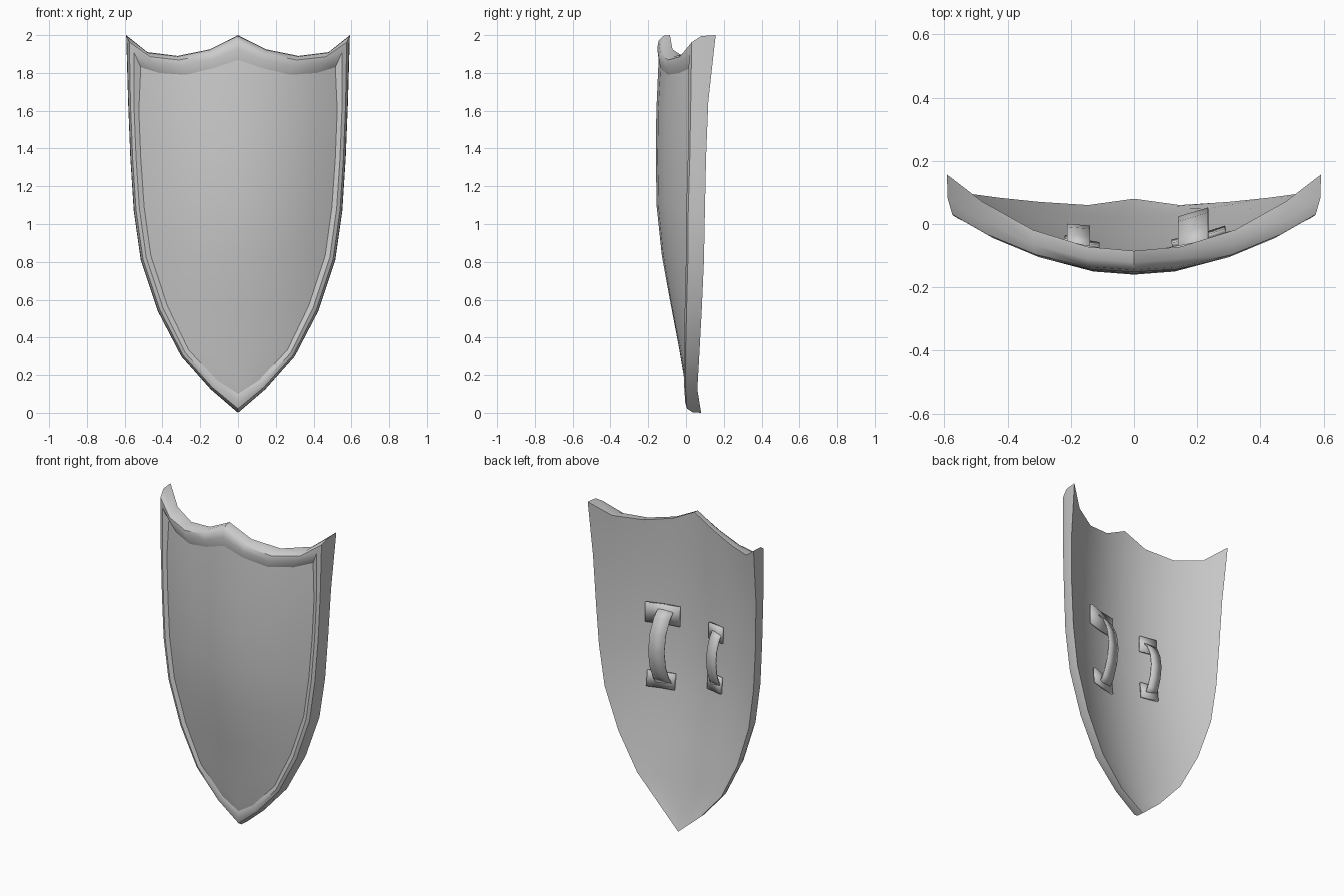
import bpy, bmesh
from mathutils import Vector

if "Cube" in bpy.data.objects:
    bpy.data.objects.remove(bpy.data.objects["Cube"])

FR = (-1, -.81, -.54, -.25, 0, .25, .54, .81, 1)   # column fractions across the shield

# rows from top to tip: half width, z, edge y, centre y
BACK = [(.592, 2.0, .157, -.085), (.582, 1.65, .118, -.10), (.57, 1.35, .106, -.105),
        (.552, 1.07, .10, -.10), (.515, .81, .095, -.075), (.425, .54, .083, -.03),
        (.30, .30, .07, .015), (.145, .125, .06, .045), (0, 0, .08, .08)]
FRONT = [(.515, 1.83, .03, -.145), (.525, 1.6, .025, -.157), (.515, 1.35, .02, -.16),
         (.497, 1.09, .012, -.155), (.462, .835, .01, -.128), (.375, .57, .003, -.08),
         (.262, .335, -.003, -.035), (.108, .17, -.003, -.008), (0, .10, .005, .005)]
BACK_TOP = {0: 2.0, .25: 1.925, .54: 1.89, .81: 1.91, 1: 2.0}     # scalloped top heights
FRONT_TOP = {0: 1.87, .25: 1.825, .54: 1.79, .81: 1.80, 1: 1.83}


def grid(rows, top):
    pts = []
    for j, (w, z, ye, yc) in enumerate(rows):
        pts.append([Vector((f * w, yc + (ye - yc) * abs(f) ** 2.1,
                            top[abs(f)] if j == 0 else z)) for f in FR])
    return pts


def border(g):
    return g[0] + [r[-1] for r in g[1:]] + [r[0] for r in g[-2:0:-1]]


def make(name, rows, closed=False, flip=False, thickness=0):
    """Skin a list of equal point rows into a smooth mesh."""
    bm = bmesh.new()
    vs = [[bm.verts.new(p) for p in r] for r in rows]
    n = len(rows[0])
    for a, b in zip(vs, vs[1:]):
        for i in range(n if closed else n - 1):
            k = (i + 1) % n
            q = (a[i], b[i], b[k], a[k])
            bm.faces.new(q[::-1] if flip else q)
    bmesh.ops.remove_doubles(bm, verts=bm.verts, dist=.0005)
    me = bpy.data.meshes.new(name)
    bm.to_mesh(me)
    bm.free()
    ob = bpy.data.objects.new(name, me)
    bpy.context.collection.objects.link(ob)
    if thickness:
        mod = ob.modifiers.new("thickness", 'SOLIDIFY')
        mod.thickness = thickness
        mod.offset = 0
    bpy.ops.object.select_all(action='DESELECT')
    ob.select_set(True)
    bpy.context.view_layer.objects.active = ob
    bpy.ops.object.shade_smooth_by_angle(angle=.7)
    return ob


# shield body
back, front = grid(BACK, BACK_TOP), grid(FRONT, FRONT_TOP)
make("front_panel", front)
make("back_panel", back, flip=True)

# rolled rim: (fraction across the rim, fraction of depth)
outer, inner = border(back), border(front)
rim = []
for t, s in ((0, 0), (.03, .6), (.22, 1.0), (.55, 1.12), (1, 1)):
    rim.append([Vector((o.x + (i.x - o.x) * t, o.y + (i.y - o.y) * s,
                        o.z + (i.z - o.z) * t)) for o, i in zip(outer, inner)])
make("rim", rim, closed=True)


def back_y(x, z):
    return -.088 + max(0, 1.07 - z) * .1 + .2 * (abs(x) / .55) ** 2.1


def plate(name, x0, x1, z0, z1):
    xs = (x0, (x0 + x1) / 2, x1)
    make(name, [[Vector((x, back_y(x, z), z)) for x in xs] for z in (z0, z1)],
         thickness=.014)


def strap(name, x0, x1, z0, z1, height, tilt):
    rows = []
    for t, h in ((0, 0), (.1, .45), (.28, .85), (.5, 1), (.72, .85), (.9, .45), (1, 0)):
        z = z0 + (z1 - z0) * t
        xm = (x0 + x1) / 2
        y = back_y(xm, z) * (1 - h) + height * h
        rows.append([Vector((x, y + tilt * (x - xm), z)) for x in (x0, x1)])
    make(name, rows, thickness=.006)


# forearm strap and hand grip with their mounting plates
plate("arm_plate_top", .10, .31, 1.235, 1.36)
plate("arm_plate_bottom", .12, .29, .83, .93)
strap("arm_strap", .14, .235, .86, 1.33, .035, .3)
plate("grip_plate_top", -.22, -.11, 1.22, 1.32)
plate("grip_plate_bottom", -.22, -.11, .90, 1.0)
strap("hand_grip", -.212, -.14, .94, 1.28, -.005, -.08)
